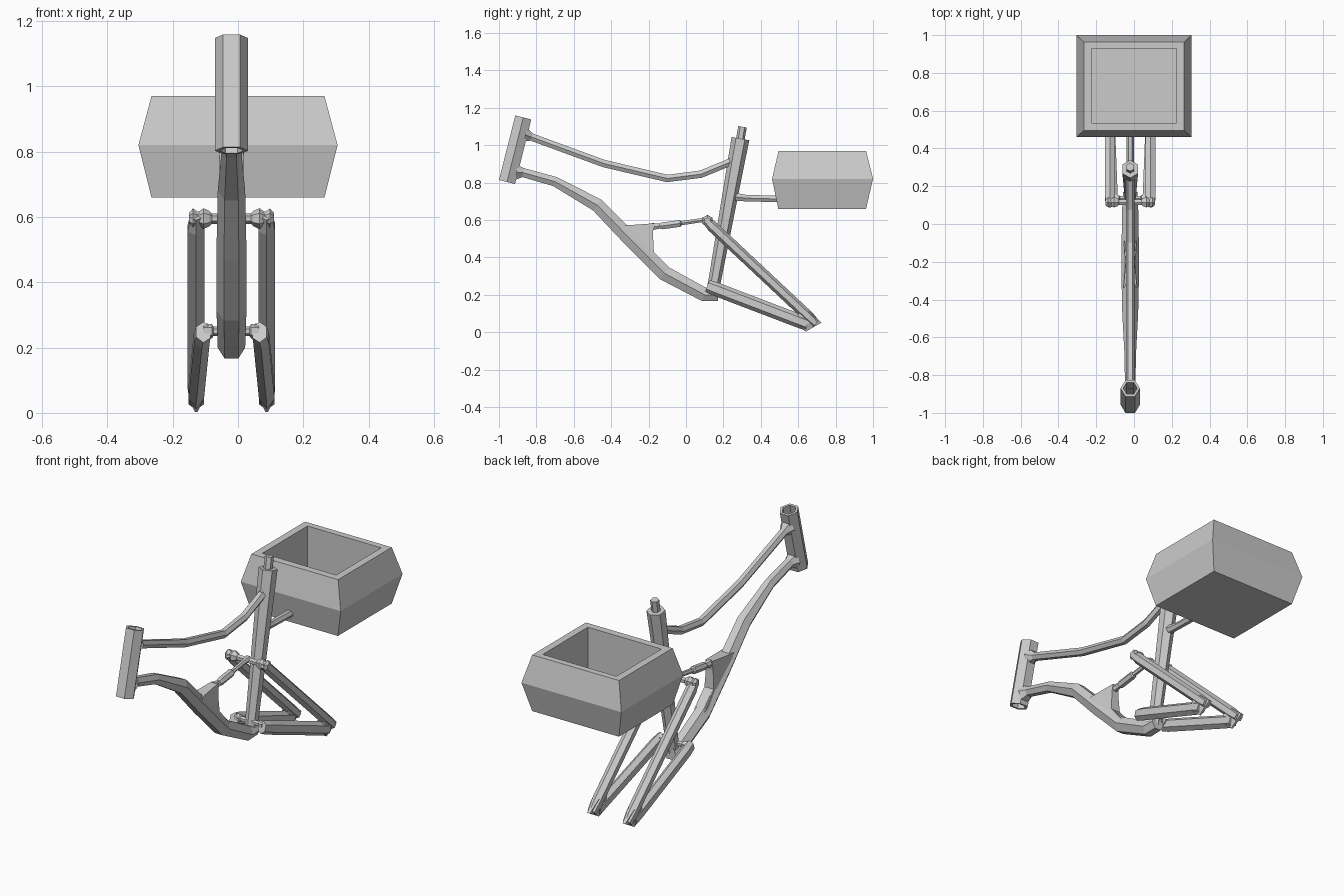
import bpy, bmesh, math
from mathutils import Vector

if "Cube" in bpy.data.objects:
    bpy.data.objects.remove(bpy.data.objects["Cube"])

CX = -0.02  # centre plane of the frame


def finish(name, bm):
    bmesh.ops.recalc_face_normals(bm, faces=bm.faces)
    me = bpy.data.meshes.new(name)
    bm.to_mesh(me)
    bm.free()
    ob = bpy.data.objects.new(name, me)
    bpy.context.collection.objects.link(ob)
    return ob


def tube(name, pts, radii, pointy_up=False, sx=1.0, axis=None, closed=False):
    """Six-sided sweep; corners lie sideways, or up/down when pointy_up."""
    bm = bmesh.new()
    pts = [Vector(p) for p in pts]
    n = len(pts)
    rings = []
    for i, (p, r) in enumerate(zip(pts, radii)):
        t = Vector(axis) if axis else pts[min(i + 1, n - 1)] - pts[max(i - 1, 0)]
        t.normalize()
        ref = Vector((0, 1, 0)) if abs(t.x) > 0.9 else Vector((1, 0, 0))
        side = (ref - t * ref.dot(t)).normalized()
        up = t.cross(side)
        ring = []
        for k in range(6):
            a = math.radians(60 * k + (30 if pointy_up else 0))
            ring.append(bm.verts.new(p + side * (r * sx * math.cos(a)) + up * (r * math.sin(a))))
        rings.append(ring)
    for i in range(n if closed else n - 1):
        a, b = rings[i], rings[(i + 1) % n]
        for k in range(6):
            j = (k + 1) % 6
            bm.faces.new((a[k], a[j], b[j], b[k]))
    if not closed:
        bm.faces.new(rings[0])
        bm.faces.new(rings[-1])
    return finish(name, bm)


def mid(*yz):
    """Path in the centre plane."""
    return [(CX, y, z) for y, z in yz]


# Hollow head tube
lo, hi = mid((-0.957, 0.803), (-0.87, 1.148))
tube("head_tube", [lo, hi, hi, lo], [0.051, 0.051, 0.037, 0.037],
     axis=Vector(hi) - Vector(lo), closed=True)

# Main frame tubes, flared where they meet the head
tube("top_tube", mid((-0.86, 1.055), (-0.825, 1.043), (-0.44, 0.902), (-0.10, 0.822),
                     (0.08, 0.845), (0.25, 0.915)),
     [0.045, 0.023, 0.023, 0.023, 0.023, 0.023])
tube("down_tube", mid((-0.907, 0.855), (-0.87, 0.853), (-0.70, 0.805), (-0.475, 0.68),
                      (-0.295, 0.495), (-0.115, 0.315), (0.10, 0.2), (0.17, 0.2)),
     [0.046, 0.028, 0.03, 0.042, 0.046, 0.046, 0.042, 0.038])
tube("seat_tube", mid((0.138, 0.19), (0.291, 1.035)), [0.032, 0.048], pointy_up=True)
tube("seat_post", mid((0.285, 1.0), (0.302, 1.098)), [0.023, 0.023], pointy_up=True)

# Gusset plate above the down tube
bm = bmesh.new()
outline = [(-0.34, 0.57), (-0.17, 0.582), (-0.177, 0.53), (-0.172, 0.43), (-0.09, 0.335), (-0.2, 0.38)]
sides = [[bm.verts.new((CX + s * w, y, z)) for (y, z), w in
          zip(outline, (0.036, 0.02, 0.022, 0.028, 0.034, 0.036))] for s in (-1, 1)]
for ring in sides:
    bm.faces.new(ring)
for i in range(6):
    j = (i + 1) % 6
    bm.faces.new((sides[0][i], sides[0][j], sides[1][j], sides[1][i]))
finish("gusset", bm)

# Shock absorber
tube("shock", mid((-0.18, 0.565), (-0.14, 0.567), (-0.13, 0.568), (-0.03, 0.582),
                  (-0.025, 0.583), (0.07, 0.597), (0.12, 0.603)),
     [0.022, 0.015, 0.021, 0.021, 0.013, 0.013, 0.018])

# Cross shafts with pivot collars
half = [(0.13, 0.018), (0.118, 0.031), (0.102, 0.02), (0.086, 0.032), (0.068, 0.024), (0.06, 0.016)]
prof = [(-x, r) for x, r in half] + [(x, r) for x, r in reversed(half)]
tube("upper_pivot", [(CX + x, 0.115, 0.595) for x, r in prof], [r for x, r in prof], pointy_up=True)
tube("lower_pivot", [(CX + x, 0.135, 0.25) for x in (-0.085, -0.06, -0.055, 0.055, 0.06, 0.085)],
     [0.024, 0.022, 0.014, 0.014, 0.022, 0.024], pointy_up=True)

# Rear stays on both sides
for s, label in ((-1, "left"), (1, "right")):
    xr = CX + s * 0.108
    xf = CX + s * 0.086
    tube("seat_stay_" + label, [(xr, 0.10, 0.605), (xr, 0.14, 0.566), (xr, 0.655, 0.083), (xr, 0.695, 0.045)],
         [0.02, 0.03, 0.03, 0.024], pointy_up=True)
    tube("chain_stay_" + label, [(xf, 0.115, 0.247), (xf + s * 0.005, 0.16, 0.23), (xr, 0.60, 0.062), (xr, 0.65, 0.043)],
         [0.034, 0.037, 0.037, 0.036], pointy_up=True, sx=0.75)
    # Wedge-shaped dropout joining the two stays
    bm = bmesh.new()
    for y, z, w in ((0.60, 0.10, 0.022), (0.66, 0.11, 0.018), (0.725, 0.052, 0.008),
                    (0.64, 0.003, 0.004), (0.60, 0.04, 0.022)):
        for d in (-w, w):
            bm.verts.new((xr + d, y, z))
    bmesh.ops.convex_hull(bm, input=bm.verts)
    bmesh.ops.dissolve_limit(bm, angle_limit=0.02, verts=bm.verts, edges=bm.edges)
    finish("dropout_" + label, bm)

# Basket bracket
tube("basket_bracket", mid((0.25, 0.725), (0.32, 0.717), (0.50, 0.712)), [0.026, 0.02, 0.02])

# Open basket: stacked rectangles from outer bottom over the rim to the inner floor
bm = bmesh.new()
levels = [(0.265, 0.493, 0.963, 0.66), (0.305, 0.46, 1.0, 0.82), (0.265, 0.495, 0.963, 0.97),
          (0.225, 0.535, 0.928, 0.97), (0.225, 0.535, 0.928, 0.70)]
rects = [[bm.verts.new(c) for c in ((-w, y0, z), (w, y0, z), (w, y1, z), (-w, y1, z))]
         for w, y0, y1, z in levels]
for a, b in zip(rects, rects[1:]):
    for k in range(4):
        j = (k + 1) % 4
        bm.faces.new((a[k], a[j], b[j], b[k]))
bm.faces.new(rects[0])
bm.faces.new(rects[-1])
finish("basket", bm)
